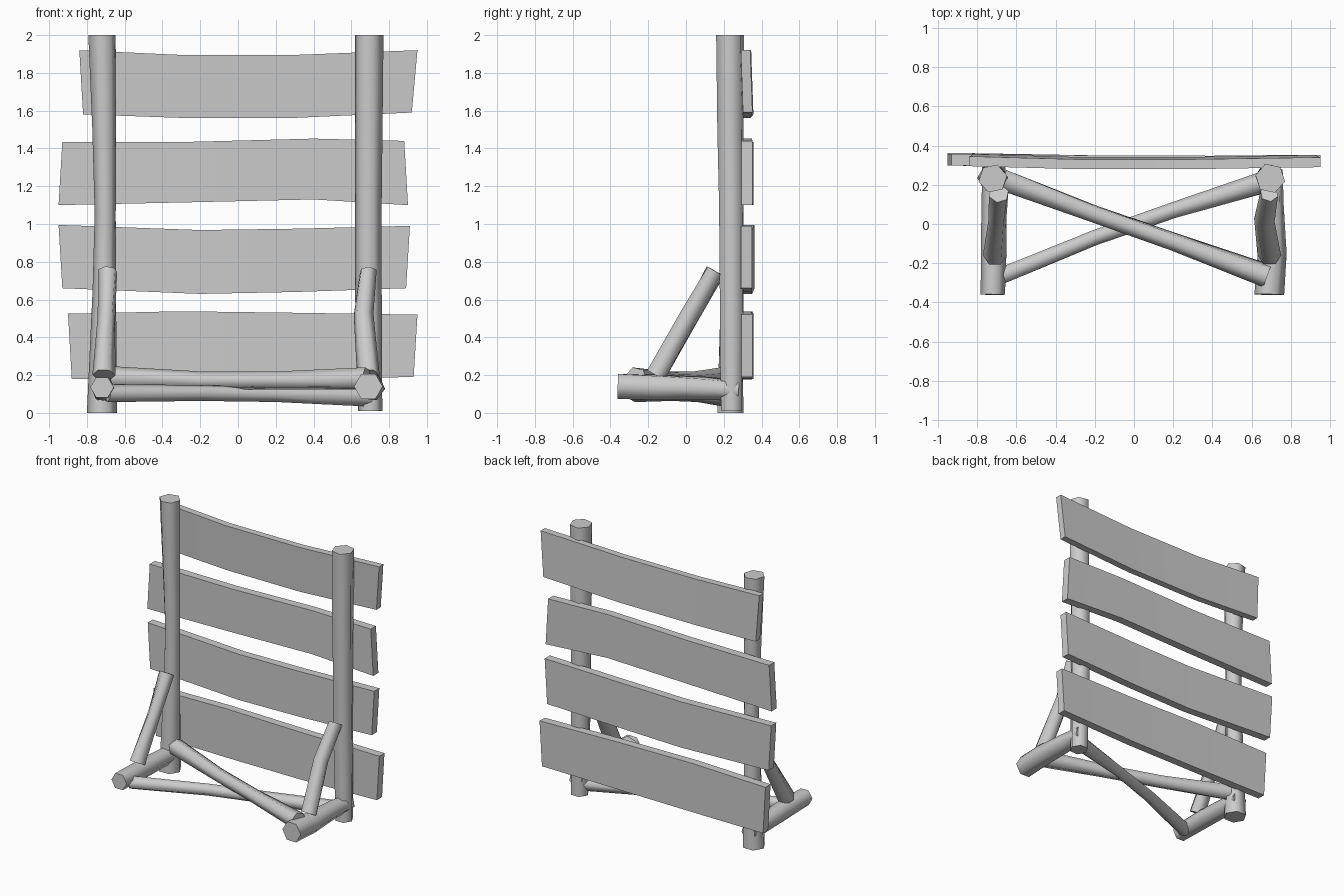
import bpy, bmesh, math
from mathutils import Vector

if "Cube" in bpy.data.objects:
    bpy.data.objects.remove(bpy.data.objects["Cube"])


def finish(bm, name, angle):
    bmesh.ops.recalc_face_normals(bm, faces=bm.faces)
    mesh = bpy.data.meshes.new(name)
    bm.to_mesh(mesh)
    bm.free()
    ob = bpy.data.objects.new(name, mesh)
    bpy.context.collection.objects.link(ob)
    bpy.ops.object.select_all(action='DESELECT')
    ob.select_set(True)
    bpy.context.view_layer.objects.active = ob
    bpy.ops.object.shade_smooth_by_angle(angle=math.radians(angle))
    return ob


def loft(name, rings, angle):
    """Skin a list of equal-length point loops and cap both ends."""
    bm = bmesh.new()
    loops = [[bm.verts.new(p) for p in ring] for ring in rings]
    n = len(loops[0])
    for a, b in zip(loops, loops[1:]):
        for i in range(n):
            j = (i + 1) % n
            bm.faces.new((a[i], a[j], b[j], b[i]))
    bm.faces.new(loops[0])
    bm.faces.new(loops[-1])
    return finish(bm, name, angle)


def log(name, stations, u, twist=0):
    """Six-sided rough log through (x, y, z, radius) stations."""
    axis = (Vector(stations[-1][:3]) - Vector(stations[0][:3])).normalized()
    u = Vector(u)
    u = (u - axis * u.dot(axis)).normalized()
    v = axis.cross(u)
    rings = []
    for k, (x, y, z, r) in enumerate(stations):
        ring = []
        for i in range(6):
            a = math.tau * i / 6 + math.radians(twist * k)
            ring.append(Vector((x, y, z)) + r * (u * math.cos(a) + v * math.sin(a)))
        rings.append(ring)
    return loft(name, rings, 65)


def plank(name, stations, thick=0.06, lean=0.0):
    """Bent board; stations are (x top, x bottom, z top, z bottom, front y)."""
    rings = [[(xt, y, zt), (xt, y + thick, zt),
              (xb, y + thick + lean, zb), (xb, y + lean, zb)]
             for xt, xb, zt, zb, y in stations]
    return loft(name, rings, 30)


X, Z = (1, 0, 0), (0, 0, 1)

# Upright posts
log("left_post", [(-.72, .235, 0, .08), (-.708, .24, .65, .062),
                  (-.703, .24, 1.05, .056), (-.708, .232, 1.5, .064),
                  (-.72, .232, 2, .074)], X, 3)
log("right_post", [(.70, .24, .01, .064), (.69, .242, .65, .071),
                   (.69, .24, 1.1, .071), (.692, .235, 1.5, .074),
                   (.695, .233, 2, .077)], X, -3)

# Feet running front to back
log("left_foot", [(-.72, -.36, .135, .062), (-.715, -.1, .13, .066),
                  (-.715, .29, .115, .06)], X, 4)
log("right_foot", [(.69, -.36, .14, .076), (.705, -.15, .135, .074),
                   (.70, .1, .13, .065), (.705, .28, .12, .056)], X, 6)

# Slanted side braces
log("left_brace", [(-.71, -.16, .20, .061), (-.697, .02, .50, .047),
                   (-.69, .155, .75, .053)], X, 10)
log("right_brace", [(.69, -.16, .20, .06), (.665, .02, .52, .053),
                    (.69, .155, .75, .047)], X, -10)

# Crossed floor braces
log("upper_cross_brace", [(-.67, .225, .185, .062), (-.2, .05, .172, .048),
                          (.2, -.09, .172, .048), (.68, -.265, .182, .062)], Z, 6)
log("lower_cross_brace", [(-.69, -.27, .105, .048), (-.2, -.07, .105, .042),
                          (.2, .07, .098, .042), (.70, .225, .085, .057)], Z, -8)

# Backboards, from bottom to top
plank("board_1", [(-.90, -.88, .525, .18, .298), (-.3, -.3, .538, .178, .29),
                  (.3, .3, .53, .18, .285), (.95, .93, .52, .19, .293)])
plank("board_2", [(-.95, -.93, .995, .66, .303), (-.2, -.2, .968, .63, .29),
                  (.3, .3, .975, .64, .287), (.91, .89, .99, .66, .29)])
plank("board_3", [(-.93, -.95, 1.435, 1.10, .298), (-.25, -.25, 1.435, 1.115, .29),
                  (.4, .4, 1.452, 1.13, .288), (.88, .90, 1.44, 1.10, .293)])
plank("board_4", [(-.84, -.82, 1.92, 1.58, .295), (-.3, -.3, 1.895, 1.562, .28),
                  (.3, .3, 1.895, 1.562, .28), (.95, .92, 1.92, 1.59, .29)],
      thick=.05, lean=.012)
